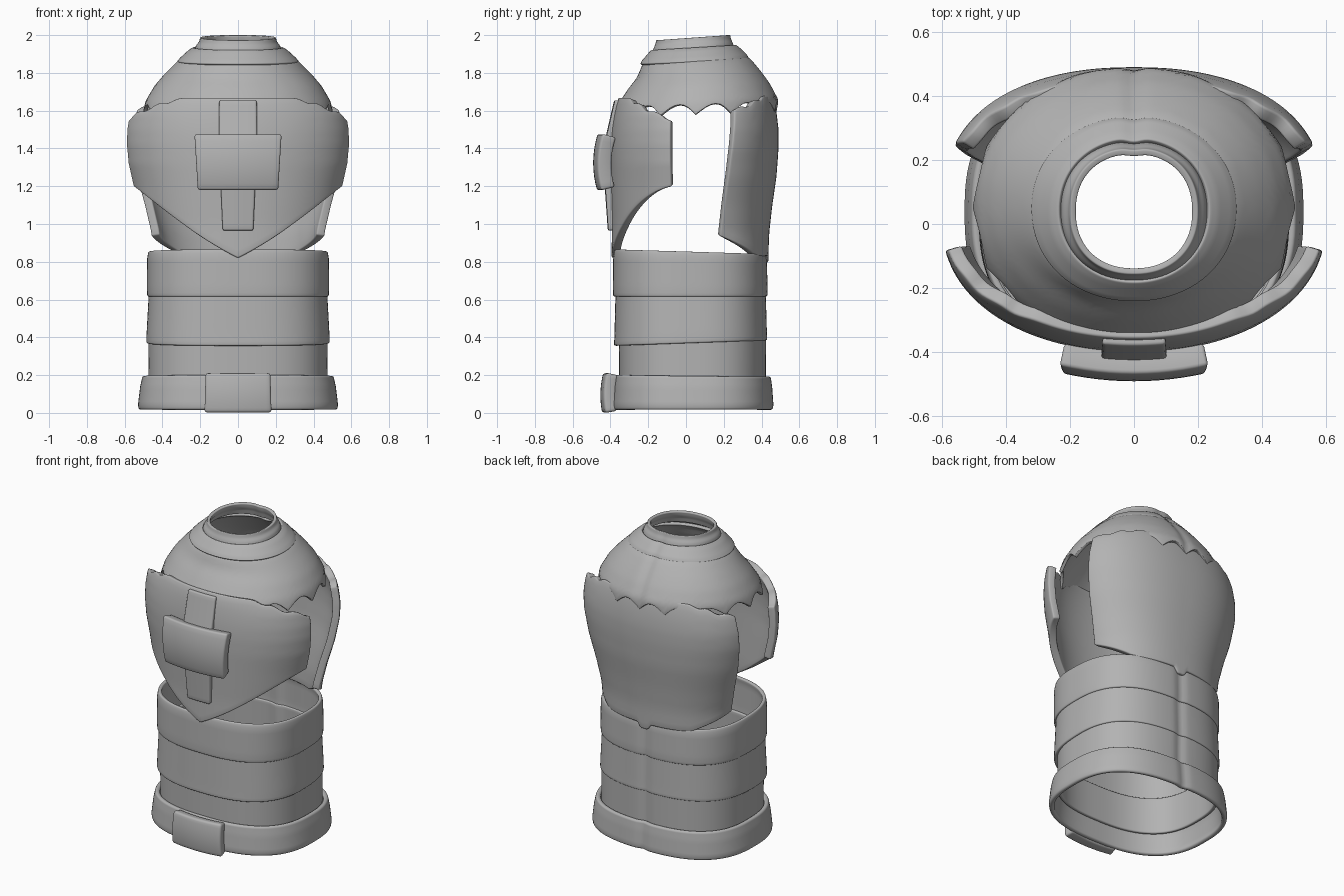
import bpy, bmesh
from math import sin, cos, radians, exp

cube = bpy.data.objects.get("Cube")
if cube:
    bpy.data.objects.remove(cube)

metal = bpy.data.materials.new("grey_metal")
metal.use_nodes = True
GREY = (0.45, 0.45, 0.45, 1)
metal.diffuse_color = GREY
metal.node_tree.nodes["Principled BSDF"].inputs["Base Color"].default_value = GREY


def blend(rings, z):
    """Interpolate (z, rx, centre y, ry) rows at a height."""
    z = min(max(z, rings[0][0]), rings[-1][0])
    for a, b in zip(rings, rings[1:]):
        if z <= b[0]:
            f = (z - a[0]) / (b[0] - a[0])
            return [p + (q - p) * f for p, q in zip(a, b)]


def radius(c, s, rx, ry, power):
    return (abs(c / rx) ** power + abs(s / ry) ** power) ** (-1 / power)


def finish(name, bm, thick, bevel):
    mesh = bpy.data.meshes.new(name)
    bm.to_mesh(mesh)
    bm.free()
    ob = bpy.data.objects.new(name, mesh)
    bpy.context.collection.objects.link(ob)
    mesh.materials.append(metal)
    wall = ob.modifiers.new("wall", "SOLIDIFY")
    wall.thickness = thick
    wall.use_even_offset = True
    edge = ob.modifiers.new("edge", "BEVEL")
    edge.width = bevel
    edge.segments = 3
    edge.limit_method = "ANGLE"
    edge.angle_limit = radians(50)
    bpy.ops.object.select_all(action="DESELECT")
    ob.select_set(True)
    bpy.context.view_layer.objects.active = ob
    bpy.ops.object.shade_smooth_by_angle(angle=radians(40))


def quads(bm, grid, wrap=False):
    n = len(grid)
    for i in range(n if wrap else n - 1):
        a, b = grid[i], grid[(i + 1) % n]
        for j in range(len(a) - 1):
            bm.faces.new((a[j], b[j], b[j + 1], a[j + 1]))


def shell(name, rings, bottom=None, top=None, span=(0, 360), power=2.0, tilt=(0, 0),
          thick=0.022, bevel=0.008, groove=0.0, lean=0.0, cols=128, rows=12):
    """Loft a rounded wall between two edge heights; lean narrows the span upwards."""
    bm = bmesh.new()
    wrap = span[1] - span[0] == 360
    middle = (span[0] + span[1]) / 2
    grid = []
    for i in range(cols if wrap else cols + 1):
        deg = span[0] + (span[1] - span[0]) * i / cols
        z0 = bottom(deg) if bottom else rings[0][0]
        z1 = top(deg) if top else rings[-1][0]
        column = []
        for j in range(rows + 1):
            f = j / rows
            angle = radians(middle + (deg - middle) * (1 + lean * (0.5 - f)))
            c, s = cos(angle), sin(angle)
            z = z0 + (z1 - z0) * f
            _, rx, yc, ry = blend(rings, z)
            r = radius(c, s, rx, ry, power)
            if s > 0:
                r -= groove * exp(-(r * c / 0.03) ** 2)
            slope = tilt[0] + (tilt[1] - tilt[0]) * f
            column.append(bm.verts.new((r * c, yc + r * s, z + slope * r * s)))
        grid.append(column)
    quads(bm, grid, wrap)
    finish(name, bm, thick, bevel)


def curved_plate(name, w0, w1, z0, z1, y0, y1, bow, thick, bevel, bulge=0.0):
    """Bowed rectangular plate on the front."""
    bm = bmesh.new()
    grid = []
    for i in range(13):
        u = i / 6 - 1
        column = []
        for j in range(9):
            f = j / 8
            x = u * (w0 + (w1 - w0) * f)
            y = y0 + (y1 - y0) * f + bow * x * x + bulge * (2 * f - 1) ** 2
            column.append(bm.verts.new((x, y, z0 + (z1 - z0) * f)))
        grid.append(column)
    quads(bm, grid)
    finish(name, bm, thick, bevel)


# Waist: belt and three stacked bands
shell("belt", [(0.014, 0.524, 0.037, 0.422), (0.04, 0.53, 0.037, 0.427),
               (0.14, 0.518, 0.037, 0.42), (0.198, 0.505, 0.037, 0.412)],
      power=2.6, tilt=(0, -0.01), thick=0.03, bevel=0.012, groove=0.012)
shell("lower_band", [(0.14, 0.474, 0.035, 0.388), (0.39, 0.475, 0.035, 0.39)],
      power=2.6, tilt=(0, 0.035), groove=0.012)
shell("middle_band", [(0.37, 0.485, 0.025, 0.406), (0.42, 0.484, 0.025, 0.404),
                      (0.64, 0.472, 0.025, 0.398)],
      power=2.6, tilt=(0.035, 0), groove=0.012)
shell("upper_band", [(0.615, 0.48, 0.023, 0.408), (0.66, 0.482, 0.023, 0.41),
                     (0.82, 0.481, 0.022, 0.407), (0.855, 0.474, 0.022, 0.4)],
      power=2.6, tilt=(0, -0.03), groove=0.012)
curved_plate("belt_buckle", 0.18, 0.174, 0, 0.213, -0.456, -0.45, 0.6, 0.065, 0.014, 0.012)


# Breastplate with pointed lower edge and ragged upper corners
def breast_bottom(deg):
    c, s = cos(radians(deg)), sin(radians(deg))
    x = abs(c) * radius(c, s, 0.555, 0.39, 2.12)
    return 0.82 + 0.5 * x + 0.35 * x * x


def ragged(off, high, drop):
    f = max(0, (off - 42) / 36)
    return high - drop * f ** 1.3 + 0.008 * sin(off * 0.45) * min(f * 3, 1)


shell("breastplate",
      [(0.82, 0.50, 0, 0.394), (1.0, 0.525, 0, 0.392), (1.2, 0.562, 0, 0.398),
       (1.32, 0.59, 0, 0.401), (1.42, 0.6, 0, 0.4), (1.5, 0.598, 0, 0.394),
       (1.58, 0.585, 0, 0.382), (1.64, 0.556, 0, 0.368), (1.68, 0.535, 0, 0.352)],
      bottom=breast_bottom, top=lambda d: ragged(abs(d + 90), 1.67, 0.1),
      span=(-172, -8), power=2.12, thick=0.045, rows=20, cols=96)


# Backplate with lifted lower corners and a small central tongue
def back_bottom(deg):
    off = abs(deg - 90)
    tongue = 0.035 * min(1, max(0, 2 - off / 4))
    return 0.83 + 0.11 * max(0, (off - 45) / 33) - tongue


shell("backplate",
      [(0.79, 0.455, 0.1, 0.335), (0.95, 0.467, 0.1, 0.34), (1.1, 0.507, 0.1, 0.357),
       (1.25, 0.555, 0.1, 0.379), (1.4, 0.588, 0.1, 0.39), (1.5, 0.592, 0.1, 0.39),
       (1.6, 0.575, 0.1, 0.378), (1.68, 0.54, 0.1, 0.359)],
      bottom=back_bottom, top=lambda d: ragged(abs(d - 90), 1.68, 0.08),
      span=(13, 167), power=2.25, lean=0.085, thick=0.045, rows=20, cols=96)

# Shoulder dome with scalloped hem
shell("shoulder_dome",
      [(1.58, 0.505, 0.052, 0.44), (1.65, 0.49, 0.065, 0.424), (1.73, 0.443, 0.07, 0.376),
       (1.79, 0.392, 0.072, 0.331), (1.86, 0.322, 0.058, 0.288), (1.885, 0.285, 0.052, 0.25)],
      bottom=lambda d: 1.58 + 0.055 * abs(sin(radians(8 * d))),
      power=2.1, tilt=(0.03, 0.05), thick=0.02, bevel=0.004, groove=0.012)

# Neck rings
shell("collar_ring",
      [(1.862, 0.322, 0.047, 0.29), (1.88, 0.306, 0.047, 0.28),
       (1.92, 0.262, 0.045, 0.243), (1.936, 0.235, 0.043, 0.225)],
      power=2.1, tilt=(0.05, 0.06), thick=0.02, bevel=0.005, groove=0.01)
shell("neck_ring",
      [(1.91, 0.233, 0.04, 0.221), (1.945, 0.222, 0.04, 0.211),
       (1.965, 0.206, 0.04, 0.202), (1.988, 0.2, 0.04, 0.197)],
      power=2.2, tilt=(0.06, 0.07), thick=0.02, bevel=0.005, groove=0.006)

# Chest cross: upright strips and wide centre plate
curved_plate("upper_strip", 0.103, 0.1, 1.42, 1.657, -0.435, -0.38, 0.5, 0.05, 0.01)
curved_plate("lower_strip", 0.082, 0.093, 0.965, 1.22, -0.414, -0.432, 0.5, 0.04, 0.01)
curved_plate("chest_plate", 0.215, 0.233, 1.178, 1.477, -0.493, -0.49, 0.5, 0.075, 0.012, 0.022)
